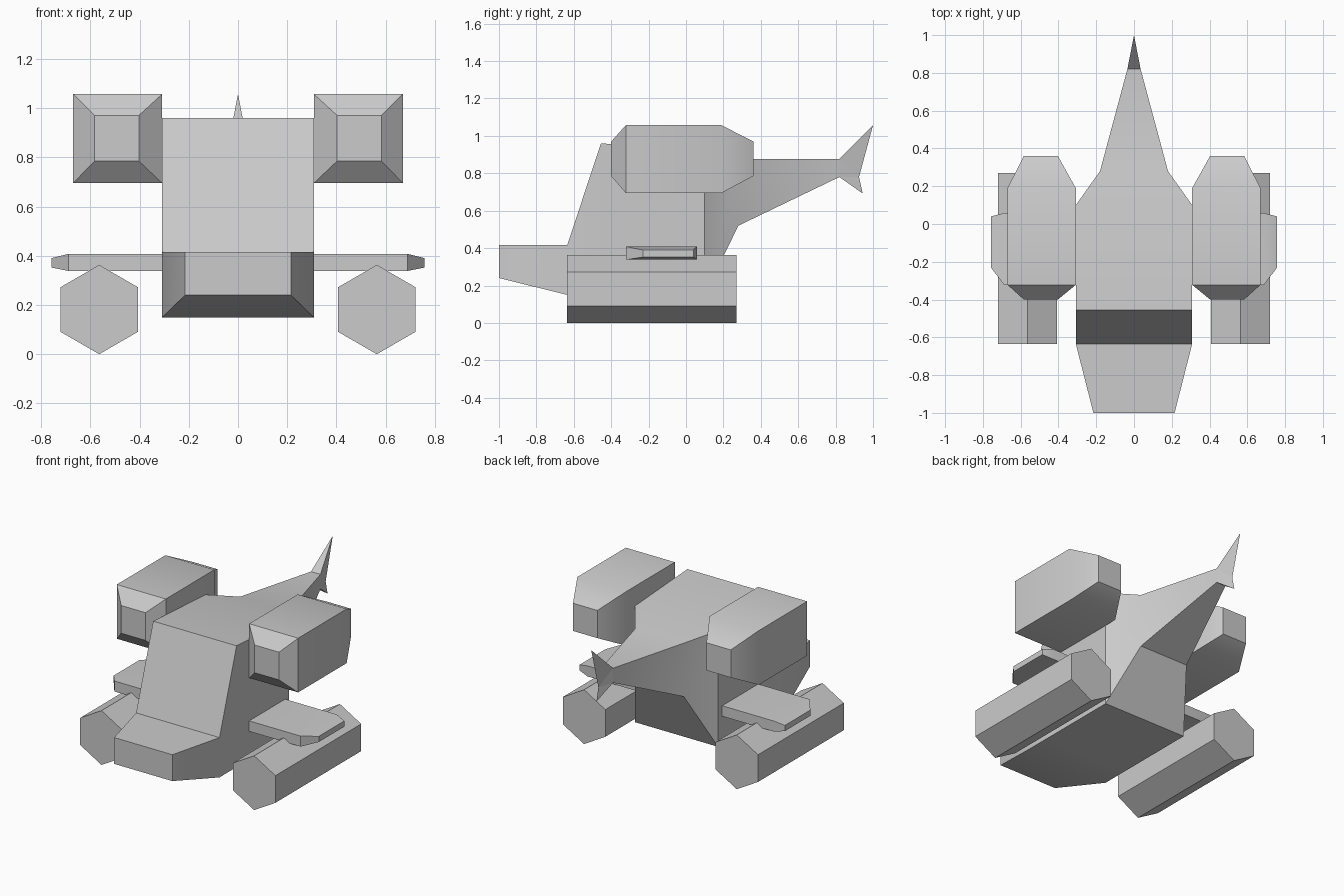
import bpy, bmesh, math

if "Cube" in bpy.data.objects:
    bpy.data.objects.remove(bpy.data.objects["Cube"])


def make(name, verts, faces, mirror=False, smooth=True):
    bm = bmesh.new()
    vs = [bm.verts.new(v) for v in verts]
    for f in faces:
        bm.faces.new([vs[i] for i in f])
    bmesh.ops.recalc_face_normals(bm, faces=bm.faces)
    me = bpy.data.meshes.new(name)
    bm.to_mesh(me)
    bm.free()
    ob = bpy.data.objects.new(name, me)
    bpy.context.collection.objects.link(ob)
    if mirror:
        ob.modifiers.new("Mirror", 'MIRROR').use_mirror_merge = False
    if smooth:
        bpy.ops.object.select_all(action='DESELECT')
        ob.select_set(True)
        bpy.context.view_layer.objects.active = ob
        bpy.ops.object.shade_smooth_by_angle(angle=math.radians(30))
    return ob


def loft(name, rings, **kw):
    """Skin a list of equal-sized closed rings and cap both ends."""
    n = len(rings[0])
    verts = [p for r in rings for p in r]
    faces = [tuple(range(n)), tuple(range(len(verts) - n, len(verts)))]
    for k in range(len(rings) - 1):
        for i in range(n):
            j = (i + 1) % n
            faces.append((k*n + i, k*n + j, k*n + n + j, k*n + n + i))
    return make(name, verts, faces, **kw)


def rect_xz(y, x0, x1, z0, z1):
    return [(x0, y, z0), (x1, y, z0), (x1, y, z1), (x0, y, z1)]


def rect_yz(x, y0, y1, z0, z1):
    return [(x, y0, z0), (x, y1, z0), (x, y1, z1), (x, y0, z1)]


# fuselage: nose, cabin and tapering tail boom (y, half width, z low, z high)
sections = [(-1, .215, .24, .416), (-.635, .308, .15, .416),
            (-.455, .308, .15, .96), (.10, .308, .15, .925),
            (.28, .18, .52, .877), (.82, .035, .78, .877)]
loft("fuselage", [rect_xz(y, -w, w, a, b) for y, w, a, b in sections])

# tail fin: wedge that sharpens to a knife edge at the back
fin = rect_xz(.82, -.035, .035, .78, .877) + [(0, 1, 1.057), (0, .925, .78), (0, .945, .692)]
make("tail_fin", fin, [(0, 1, 2, 3), (2, 3, 4), (0, 1, 6),
                       (2, 4, 5), (1, 2, 5), (1, 5, 6),
                       (3, 4, 5), (0, 3, 5), (0, 5, 6)], smooth=False)

# engine pods beside the roof
end = (.403, .583, .785, .97)
mid = (.308, .67, .695, 1.057)
loft("engine_pod", [rect_xz(-.40, *end), rect_xz(-.322, *mid),
                    rect_xz(.19, *mid), rect_xz(.36, *end)], mirror=True)

# stub wings with tapered tips
loft("stub_wing", [rect_yz(.28, -.322, .058, .338, .408),
                   rect_yz(.688, -.322, .058, .338, .408),
                   rect_yz(.758, -.23, .04, .352, .39)], mirror=True)

# hexagonal lower floats
hexagon = [(math.radians(30 + 60 * i)) for i in range(6)]
loft("lower_float", [[(.564 + .1815 * math.cos(a), y, .1815 + .1815 * math.sin(a)) for a in hexagon]
                     for y in (-.635, .27)], mirror=True, smooth=False)
